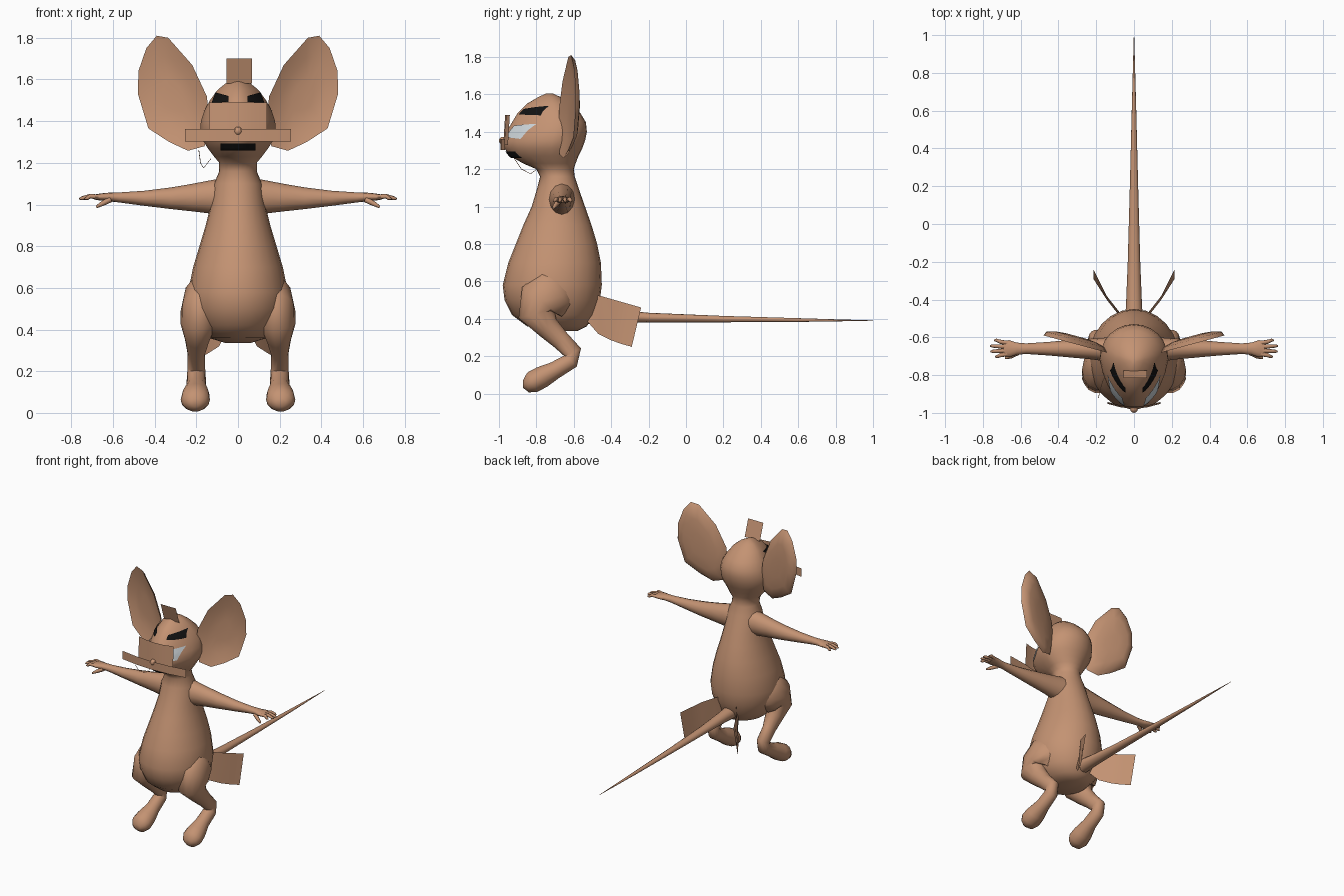
import bpy, bmesh, math
from mathutils import Vector
from mathutils.bvhtree import BVHTree

if "Cube" in bpy.data.objects:
    bpy.data.objects.remove(bpy.data.objects["Cube"])


def material(name, rgb):
    m = bpy.data.materials.new(name)
    m.diffuse_color = (*rgb, 1)
    m.use_nodes = True
    m.node_tree.nodes["Principled BSDF"].inputs["Base Color"].default_value = m.diffuse_color
    return m


FUR = material("fur_tan", (0.55, 0.29, 0.17))
DARK = material("black", (0.006, 0.006, 0.006))
PALE = material("eye_pale", (0.6, 0.65, 0.68))


def make(name, verts, faces, mat=FUR, mirror=False, angle=60):
    me = bpy.data.meshes.new(name)
    me.from_pydata([tuple(v) for v in verts], [], faces)
    bm = bmesh.new()
    bm.from_mesh(me)
    bmesh.ops.recalc_face_normals(bm, faces=bm.faces)
    bm.to_mesh(me)
    bm.free()
    me.materials.append(mat)
    ob = bpy.data.objects.new(name, me)
    bpy.context.collection.objects.link(ob)
    bpy.ops.object.select_all(action='DESELECT')
    ob.select_set(True)
    bpy.context.view_layer.objects.active = ob
    bpy.ops.object.shade_smooth_by_angle(angle=math.radians(angle))
    if mirror:
        ob.modifiers.new("mirror", 'MIRROR')
    return ob


def loft(name, rings, **kw):
    n = len(rings[0])
    verts = [p for r in rings for p in r]
    faces = [(i * n + j, i * n + (j + 1) % n, (i + 1) * n + (j + 1) % n, (i + 1) * n + j)
             for i in range(len(rings) - 1) for j in range(n)]
    faces += [tuple(range(n)), tuple(range(len(verts) - n, len(verts)))]
    return make(name, verts, faces, **kw)


def tube(name, pts, side, n=12, **kw):
    """Tapered limb; each point is x, y, z, radius along side, other radius."""
    side = Vector(side)
    rings = []
    for i, p in enumerate(pts):
        a, b = pts[max(i - 1, 0)], pts[min(i + 1, len(pts) - 1)]
        up = (Vector(b[:3]) - Vector(a[:3])).cross(side).normalized()
        rings.append([Vector(p[:3]) + side * p[3] * math.cos(t) + up * p[4] * math.sin(t)
                      for t in (2 * math.pi * k / n for k in range(n))])
    return loft(name, rings, **kw)


def sheet(name, rows, **kw):
    n = len(rows[0])
    faces = [(i * n + j, i * n + j + 1, (i + 1) * n + j + 1, (i + 1) * n + j)
             for i in range(len(rows) - 1) for j in range(n - 1)]
    return make(name, [p for r in rows for p in r], faces, **kw)


# Pear-shaped body, neck and pointed head: z, front y, back y, half width
profile = [
    (.335, -.72, -.58, .06), (.36, -.85, -.53, .14), (.42, -.93, -.49, .20),
    (.50, -.97, -.46, .23), (.58, -.98, -.45, .24), (.70, -.95, -.455, .215),
    (.80, -.91, -.475, .185), (.90, -.87, -.505, .155), (1.0, -.825, -.54, .13),
    (1.1, -.795, -.575, .115), (1.16, -.78, -.595, .09), (1.2, -.80, -.60, .09),
    (1.23, -.87, -.59, .115), (1.27, -.94, -.575, .145), (1.31, -.97, -.555, .17),
    (1.35, -.985, -.54, .182), (1.4, -.96, -.53, .178), (1.45, -.93, -.535, .162),
    (1.5, -.90, -.565, .135), (1.55, -.85, -.62, .098), (1.585, -.79, -.67, .055),
    (1.603, -.75, -.71, .015)]
rings = []
for z, f, b, w in profile:
    head = z > 1.21
    k = .4 if head else .5
    c = f * k + b * (1 - k)
    ring = []
    for j in range(24):
        t = 2 * math.pi * j / 24
        s = math.sin(t)
        pinch = 1 - (.22 * max(0, -s) if head else 0)
        ring.append((w * math.cos(t) * pinch, c + s * (c - f if s < 0 else b - c), z))
    rings.append(ring)
body = loft("body_and_head", rings)

# Face markings laid on the head surface
bm = bmesh.new()
bm.from_mesh(body.data)
tree = BVHTree.FromBMesh(bm)
bm.free()


def marking(name, lo0, lo1, hi0, hi1, mat, mirror=True, n=7):
    rows = []
    for i in range(n):
        row = []
        for j in range(n):
            u, v = j / (n - 1), i / (n - 1)
            x, z = [(lo0[k] * (1 - u) + lo1[k] * u) * (1 - v)
                    + (hi0[k] * (1 - u) + hi1[k] * u) * v for k in (0, 1)]
            hit = tree.ray_cast(Vector((x, -2, z)), Vector((0, 1, 0)))
            if hit[0] is None:
                hit = tree.find_nearest(Vector((x, -.78, z)))
            row.append(hit[0] + hit[1] * (.006 if hit[1].y < 0 else -.006))
        rows.append(row)
    sheet(name, rows, mat=mat, mirror=mirror)


marking("eyebrow", (.042, 1.49), (.122, 1.485), (.042, 1.517), (.104, 1.535), DARK)
marking("eye", (.045, 1.37), (.12, 1.36), (.06, 1.43), (.135, 1.44), PALE)
marking("mouth", (-.08, 1.265), (.08, 1.265), (-.08, 1.297), (.08, 1.297), DARK, False)

bpy.ops.mesh.primitive_uv_sphere_add(segments=12, ring_count=8, radius=.021,
                                     location=(0, -.979, 1.352))
bpy.context.object.name = "nose"
bpy.context.object.data.materials.append(FUR)
bpy.ops.object.shade_smooth()

# Thin plates: face shield, whisker strip, head tuft
sheet("face_plate", [[(x, -.977 + .025 * (x / .14) ** 2 + dy, z) for x in (-.14, -.07, 0, .07, .14)]
                     for z, dy in ((1.33, 0), (1.49, .01))])
sheet("whisker_strip", [[(x, -.992 + .025 * (x / .255) ** 2, z) for x in (-.255, -.13, 0, .13, .255)]
                        for z in (1.302, 1.362)])
sheet("head_tuft", [[(-.055, y, z), (.068, y, z)] for y, z in ((-.775, 1.58), (-.815, 1.70))])

# Loose thread under the cheek
tube("cheek_thread", [(-.188, -.92, 1.26, .0015, .0015), (-.18, -.88, 1.20, .0015, .0015),
                      (-.165, -.83, 1.175, .0015, .0015), (-.13, -.77, 1.22, .0015, .0015)],
     (1, 0, 0), n=4)

# Large cupped ears: outline in x, z
outline = [(.39, 1.81), (.335, 1.80), (.22, 1.67), (.15, 1.52), (.135, 1.40), (.16, 1.28),
           (.24, 1.258), (.33, 1.30), (.43, 1.365), (.48, 1.53), (.478, 1.64), (.44, 1.75)]


def ear_ring(s, dy):
    return [(.31 + (x - .31) * s, -.675 + .27 * (.31 + (x - .31) * s - .12) + dy,
             1.52 + (z - 1.52) * s) for x, z in outline]


loft("ear", [ear_ring(.3, .018), ear_ring(.65, .012), ear_ring(1, -.012),
             ear_ring(.9, .012), ear_ring(.65, .026), ear_ring(.3, .032)], mirror=True)

# Arms, fingers and thumb
tube("arm", [(.05, -.665, 1.04, .075, .09), (.13, -.665, 1.036, .065, .08),
             (.22, -.662, 1.033, .055, .066), (.32, -.66, 1.03, .048, .052),
             (.45, -.66, 1.03, .036, .036), (.57, -.66, 1.034, .028, .024),
             (.62, -.66, 1.036, .032, .021), (.66, -.66, 1.036, .045, .017),
             (.69, -.66, 1.036, .042, .012)], (0, 1, 0), mirror=True)
for i, (dy, tip) in enumerate([(-.035, .735), (-.012, .76), (.012, .762), (.037, .74)]):
    tube("finger_%d" % (i + 1), [(.67, -.66 + dy * .8, 1.036, .012, .012),
                                 (.71, -.66 + dy, 1.04, .011, .011),
                                 (tip - .012, -.66 + dy * 1.2, 1.03, .009, .009),
                                 (tip, -.66 + dy * 1.2, 1.026, .004, .004)],
         (0, 1, 0), n=8, mirror=True)
tube("thumb", [(.61, -.68, 1.025, .014, .014), (.65, -.70, 1.005, .012, .012),
               (.68, -.71, .988, .006, .006)], (0, 1, 0), n=8, mirror=True)

# Folded hind legs with rounded feet
tube("hind_leg", [(.12, -.63, .62, .07, .08), (.165, -.70, .56, .095, .13),
                  (.18, -.77, .49, .095, .135), (.187, -.80, .425, .088, .10),
                  (.195, -.74, .355, .06, .065), (.2, -.67, .285, .042, .052),
                  (.2, -.605, .22, .042, .05), (.2, -.615, .175, .045, .045),
                  (.2, -.70, .125, .048, .048), (.203, -.77, .088, .066, .06),
                  (.205, -.82, .062, .07, .06), (.205, -.85, .05, .055, .046),
                  (.205, -.872, .05, .025, .02)], (1, 0, 0), n=14, mirror=True)

# Long tapering tail
tube("tail", [(0, -.56, .42, .05, .05), (0, -.42, .415, .042, .038), (0, -.2, .406, .033, .026),
              (0, .2, .398, .022, .017), (0, .6, .393, .012, .01), (0, 1, .39, .001, .001)],
     (1, 0, 0))

# Curved flaps either side of the tail base
flap = [(.05, -.50, -.54, .53, .40), (.09, -.45, -.47, .52, .32), (.145, -.38, -.40, .50, .285),
        (.18, -.31, -.345, .48, .265), (.215, -.24, -.29, .46, .25)]
sheet("rear_flap", [[(x, yt, zt) for x, yt, yb, zt, zb in flap],
                    [(x, yb, zb) for x, yt, yb, zt, zb in flap]], mirror=True)
